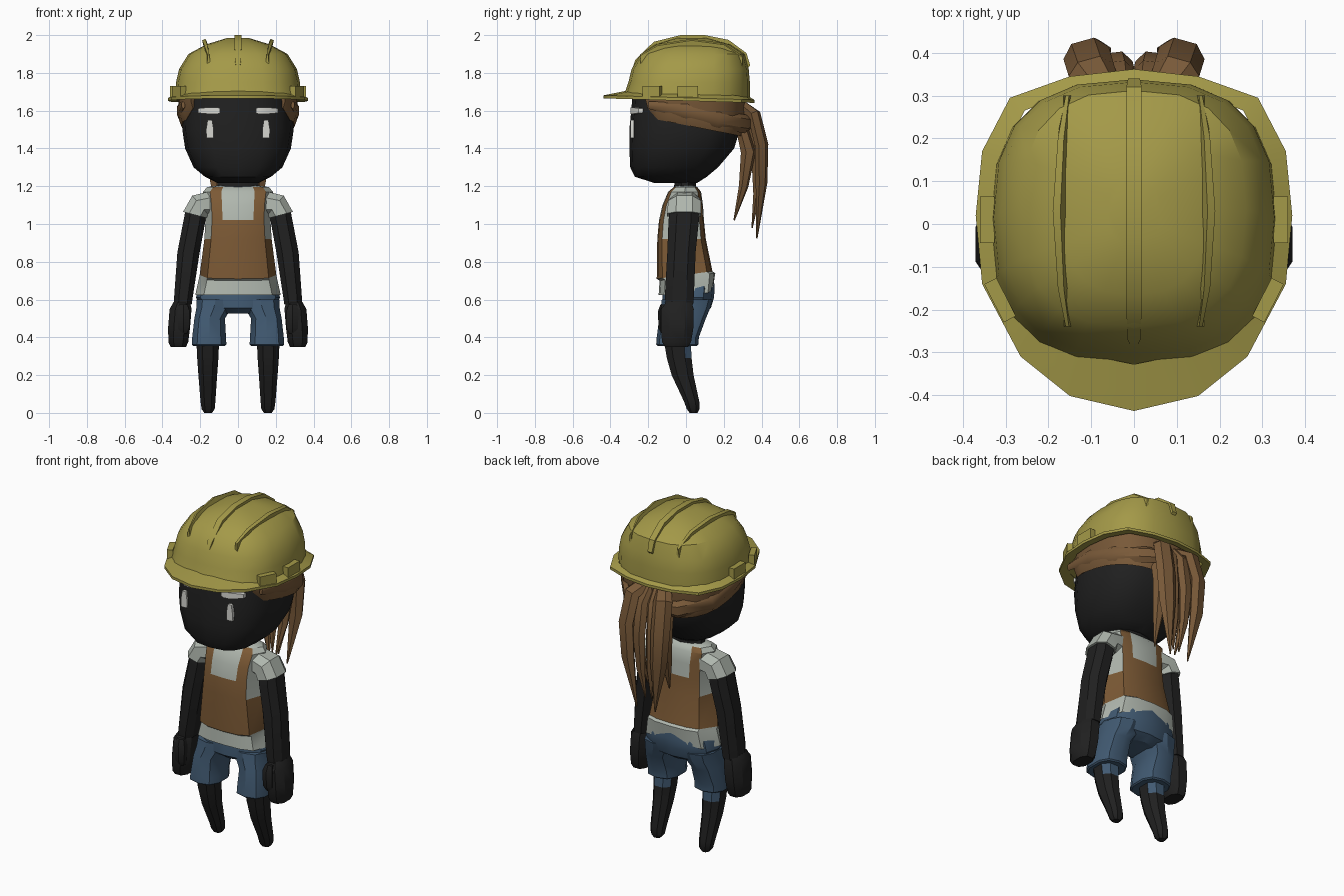
import bpy, bmesh, math
from mathutils import Vector, Matrix

if "Cube" in bpy.data.objects:
    bpy.data.objects.remove(bpy.data.objects["Cube"])


def material(name, rgb):
    m = bpy.data.materials.new(name)
    m.diffuse_color = (*rgb, 1)
    m.use_nodes = True
    m.node_tree.nodes["Principled BSDF"].inputs["Base Color"].default_value = m.diffuse_color
    return m


YELLOW = material("helmet yellow", (0.37, 0.32, 0.065))
SKIN = material("charcoal", (0.0145, 0.0145, 0.0145))
HAIR = material("hair brown", (0.19, 0.10, 0.04))
VEST = material("vest brown", (0.20, 0.10, 0.035))
SHIRT = material("shirt grey", (0.43, 0.47, 0.42))
DENIM = material("denim blue", (0.053, 0.102, 0.168))
WHITE = material("eye white", (0.68, 0.68, 0.64))


def loft(name, rings, mats, rule=None, caps=(True, True), loop=False, mirror=False, angle=32):
    """Skin a list of equal-length point rings; rule(face centre) picks the material."""
    bm = bmesh.new()
    vs = [[bm.verts.new(p) for p in r] for r in rings]
    n = len(vs[0])
    pairs = list(zip(vs, vs[1:])) + ([(vs[-1], vs[0])] if loop else [])
    for a, b in pairs:
        for i in range(n):
            j = (i + 1) % n
            bm.faces.new((a[i], a[j], b[j], b[i]))
    if not loop:
        if caps[0]:
            bm.faces.new(vs[0][::-1])
        if caps[1]:
            bm.faces.new(vs[-1])
    bmesh.ops.recalc_face_normals(bm, faces=bm.faces)
    if rule:
        for f in bm.faces:
            f.material_index = rule(f.calc_center_median())
    me = bpy.data.meshes.new(name)
    bm.to_mesh(me)
    bm.free()
    for m in mats if isinstance(mats, list) else [mats]:
        me.materials.append(m)
    me.shade_smooth()
    me.set_sharp_from_angle(angle=math.radians(angle))
    ob = bpy.data.objects.new(name, me)
    bpy.context.collection.objects.link(ob)
    if mirror:
        ob.modifiers.new("mirror", 'MIRROR').use_mirror_merge = False
    return ob


def sup(a, p):
    c, s = math.cos(a), math.sin(a)
    return (math.copysign(abs(c) ** (2 / p), c), math.copysign(abs(s) ** (2 / p), s))


def oval(z, rx, y0, y1, n=16, p=2.6, cx=0):
    """Horizontal rounded ring between y0 and y1."""
    pts = [sup(2 * math.pi * i / n - math.pi / 2, p) for i in range(n)]
    return [Vector((cx + rx * u, (y0 + y1) / 2 + (y1 - y0) / 2 * v, z)) for u, v in pts]


def limb(x, y, z, ra, ry, tilt=0, n=8, p=2.4):
    """Ring around a limb, tilted in the xz plane."""
    t = math.radians(tilt)
    pts = [sup(2 * math.pi * (i + .5) / n, p) for i in range(n)]
    return [Vector((x + ra * u * math.cos(t), y + ry * v, z + ra * u * math.sin(t))) for u, v in pts]


def strand(name, path):
    """Tapered lock of hair; each path point is x, y, z, width, thickness."""
    c = [Vector(q[:3]) for q in path]
    rings = []
    for i, q in enumerate(path):
        t = (c[min(i + 1, len(c) - 1)] - c[max(i - 1, 0)]).normalized()
        w = t.cross(Vector((q[0], q[1], 0)).normalized()).normalized()
        o = w.cross(t)
        rings.append([c[i] + w * q[3] * math.cos(k * math.pi / 3) + o * q[4] * math.sin(k * math.pi / 3)
                      for k in range(6)])
    loft(name, rings, HAIR, mirror=True, angle=40)


def block(name, mat, center, size, turn=0, mirror=True):
    x, y, z = (s / 2 for s in size)
    m = Matrix.Translation(center) @ Matrix.Rotation(math.radians(turn), 4, 'Z')
    loft(name, [[m @ Vector(p) for p in ((-x, -y, h), (x, -y, h), (x, y, h), (-x, y, h))]
                for h in (-z, z)], mat, mirror=mirror)


# Head and neck
loft("head", [oval(*r) for r in (
    (1.218, .11, -.17, .06), (1.25, .175, -.27, .11), (1.30, .235, -.295, .17),
    (1.40, .28, -.30, .255), (1.50, .295, -.30, .285), (1.60, .29, -.29, .29),
    (1.72, .28, -.28, .28))], SKIN)
loft("neck", [oval(1.15, .12, -.065, .055, 10, 2), oval(1.25, .11, -.06, .05, 10, 2)], SKIN)

# Eyes: thin plates, and brows that wrap the face
eye = [(-.018, 1.455), (.018, 1.455), (.02, 1.50), (.012, 1.55), (-.012, 1.55), (-.02, 1.50)]
loft("eye", [[(.149 + x, y, z) for x, z in eye] for y in (-.293, -.275)], WHITE, mirror=True)
loft("brow", [[(x, y - .014, 1.60 - h), (x, y - .014, 1.60 + h), (x, y + .01, 1.60 + h), (x, y + .01, 1.60 - h)]
              for x, y, h in ((.095, -.281, .012), (.11, -.28, .018), (.15, -.275, .018), (.212, -.237, .012))],
     WHITE, mirror=True)

# Helmet dome
loft("helmet_dome", [oval(*r, 20) for r in (
    (1.665, .335, -.335, .338), (1.75, .328, -.305, .338), (1.82, .312, -.288, .332),
    (1.90, .262, -.24, .312), (1.95, .17, -.165, .235), (1.984, .06, -.05, .11))],
     YELLOW, caps=(False, True))

# Helmet brim: peak in front, narrow lip behind
half = [(0, -.437), (.15, -.402), (.265, -.31), (.355, -.14), (.37, .02), (.355, .17),
        (.29, .295), (.15, .345), (0, .362)]
outline = half + [(-x, y) for x, y in half[-2:0:-1]]


def brim(inner, dz):
    return [Vector((x * (.88 if inner else 1), y * ((.75 if y < 0 else .9) if inner else 1),
                    1.662 - .03 * y + dz)) for x, y in outline]


loft("helmet_brim", [brim(1, .028), brim(0, .006), brim(0, -.010), brim(1, -.006)], YELLOW, loop=True)

# Helmet ribs: one straight in the middle, one leaning blade on each side
spine = [(-.292, 1.80, .004), (-.268, 1.87, .016), (-.17, 1.965, .018), (-.03, 2.0, .018), (.10, 2.0, .018),
         (.225, 1.975, .018), (.32, 1.905, .018), (.34, 1.84, .014)]
loft("helmet_centre_rib", [[(-w, y * .88, z - .04), (w, y * .88, z - .04), (w, y, z), (-w, y, z)]
                           for y, z, w in spine], YELLOW)
blade = [(-.24, 1.90, 0), (-.15, 1.952, .6), (.03, 1.98, 1), (.20, 1.957, .6), (.30, 1.89, 0)]
loft("helmet_side_rib", [[(.145, y, z - .06), (.152 + .02 * k, y, z), (.16 + .03 * k, y, z - .008),
                          (.165 + .01 * k, y, z - .065)] for y, z, k in blade], YELLOW, mirror=True)

# Helmet clips
block("helmet_side_clip", YELLOW, (.343, .01, 1.697), (.034, .108, .066))
block("helmet_front_clip", YELLOW, (.313, -.178, 1.70), (.032, .10, .062), -27)

# Hair band around the sides and back of the head
band = []
for i in range(19):
    u, v = sup(math.radians(-42 + i * 264 / 18), 2.6)
    y = .01 + .30 * v
    low = 1.565 - .10 * (y + .22) / .52 + (.05 if i in (0, 18) else 0)
    band.append([Vector((s * u, .01 + s * v * .97, z)) for s, z in
                 ((.30, low), (.314, low + .04), (.316, 1.71), (.27, 1.71), (.27, low + .02))])
loft("hair_band", band, HAIR, angle=40)
strand("hair_side_lock", [(.29, -.20, 1.63, .02, .01), (.312, 0, 1.60, .04, .014), (.285, .17, 1.555, .045, .022),
                          (.16, .31, 1.53, .05, .028), (.04, .35, 1.54, .03, .02)])

# Ponytail locks
strand("ponytail_outer_lock", [(.05, .27, 1.64, .04, .03), (.10, .36, 1.58, .055, .035), (.112, .40, 1.42, .055, .034),
                               (.10, .40, 1.22, .048, .03), (.06, .375, .925, .004, .004)])
strand("ponytail_middle_lock", [(.03, .29, 1.62, .035, .03), (.04, .355, 1.54, .042, .03), (.045, .375, 1.35, .042, .03),
                                (.035, .375, 1.16, .03, .02), (.02, .35, .98, .004, .004)])
strand("ponytail_front_lock", [(.08, .29, 1.53, .04, .03), (.09, .33, 1.38, .045, .04), (.085, .305, 1.20, .032, .025),
                               (.07, .255, 1.02, .004, .004)])


# Torso: shirt with a vest painted by height and column
def torso_ring(z, w, yf, yb, rise=0, arch=0):
    h = [(0, 0), (.48, .02), (.80, .10), (1, .5), (.80, .90), (.48, .98), (0, 1)]
    h += [(-x, t) for x, t in h[-2:0:-1]]
    return [Vector((w * x, yf + (yb - yf) * t, z + rise * t + (arch * (1 - abs(x)) if t > .5 else 0)))
            for x, t in h]


def vest_rule(c):
    side = abs(c.x)
    if c.z > 1.02:
        return int(.07 < side < .145 and c.z < 1.197)
    if c.z > .92:
        return int(side < .145)
    return int(c.z > .717 + .04 * (c.y + .15) / .3)


loft("torso", [torso_ring(*r) for r in (
    (.625, .226, -.145, .145, 0, .05), (.70, .205, -.14, .155, .04), (.71, .203, -.155, .14, .04),
    (.92, .178, -.152, .105), (1.02, .172, -.143, .095), (1.10, .175, -.125, .09),
    (1.17, .185, -.095, .08), (1.195, .165, -.065, .06), (1.205, .10, -.04, .04))],
     [SHIRT, VEST], vest_rule, caps=(False, True))

# Sleeves
loft("sleeve", [limb(*r) for r in (
    (.13, -.005, 1.11, .072, .078, 90), (.20, -.008, 1.10, .07, .092, 50),
    (.229, -.01, 1.048, .068, .096, 15))], SHIRT, mirror=True)

# Arms, hands and thumbs
loft("arm", [limb(*r) for r in (
    (.225, -.01, 1.08, .055, .08), (.23, -.012, 1.02, .062, .086), (.262, -.024, .85, .063, .08),
    (.288, -.035, .62, .053, .082), (.292, -.035, .575, .05, .078))], SKIN, mirror=True)
loft("hand", [limb(*r) for r in (
    (.297, -.038, .59, .045, .07), (.304, -.045, .55, .062, .092), (.312, -.047, .45, .062, .092),
    (.316, -.05, .375, .056, .082), (.316, -.05, .35, .044, .065))], SKIN, mirror=True)
loft("thumb", [limb(*r, 0, 6) for r in (
    (.29, -.115, .575, .025, .02), (.288, -.122, .54, .036, .026), (.288, -.122, .45, .034, .024),
    (.29, -.115, .42, .022, .015))], SKIN, mirror=True)

# Shorts: hips and two legs
loft("shorts_hips", [oval(*r, 12) for r in (
    (.525, .09, -.09, .09), (.555, .19, -.128, .132), (.61, .222, -.125, .148),
    (.66, .212, -.12, .152), (.70, .19, -.11, .148))], DENIM)
loft("shorts_leg", [oval(z, r, a, b, 10, 2.6, x) for z, x, r, a, b in (
    (.355, .153, .088, -.15, .058), (.362, .153, .095, -.158, .066), (.40, .153, .093, -.155, .068),
    (.50, .150, .084, -.142, .105), (.555, .128, .096, -.134, .128), (.60, .118, .105, -.128, .14))],
     DENIM, mirror=True)

# Legs, with the trouser lining showing at the back of the knee
loft("leg", [limb(*r) for r in (
    (.16, -.05, .42, .066, .078), (.16, -.036, .29, .06, .07), (.16, -.018, .20, .053, .062),
    (.159, .03, .06, .042, .043), (.158, .038, .02, .037, .036), (.158, .04, 0, .022, .022))],
     [SKIN, DENIM], lambda c: int(c.z > .29 and c.y > -.03), mirror=True)
